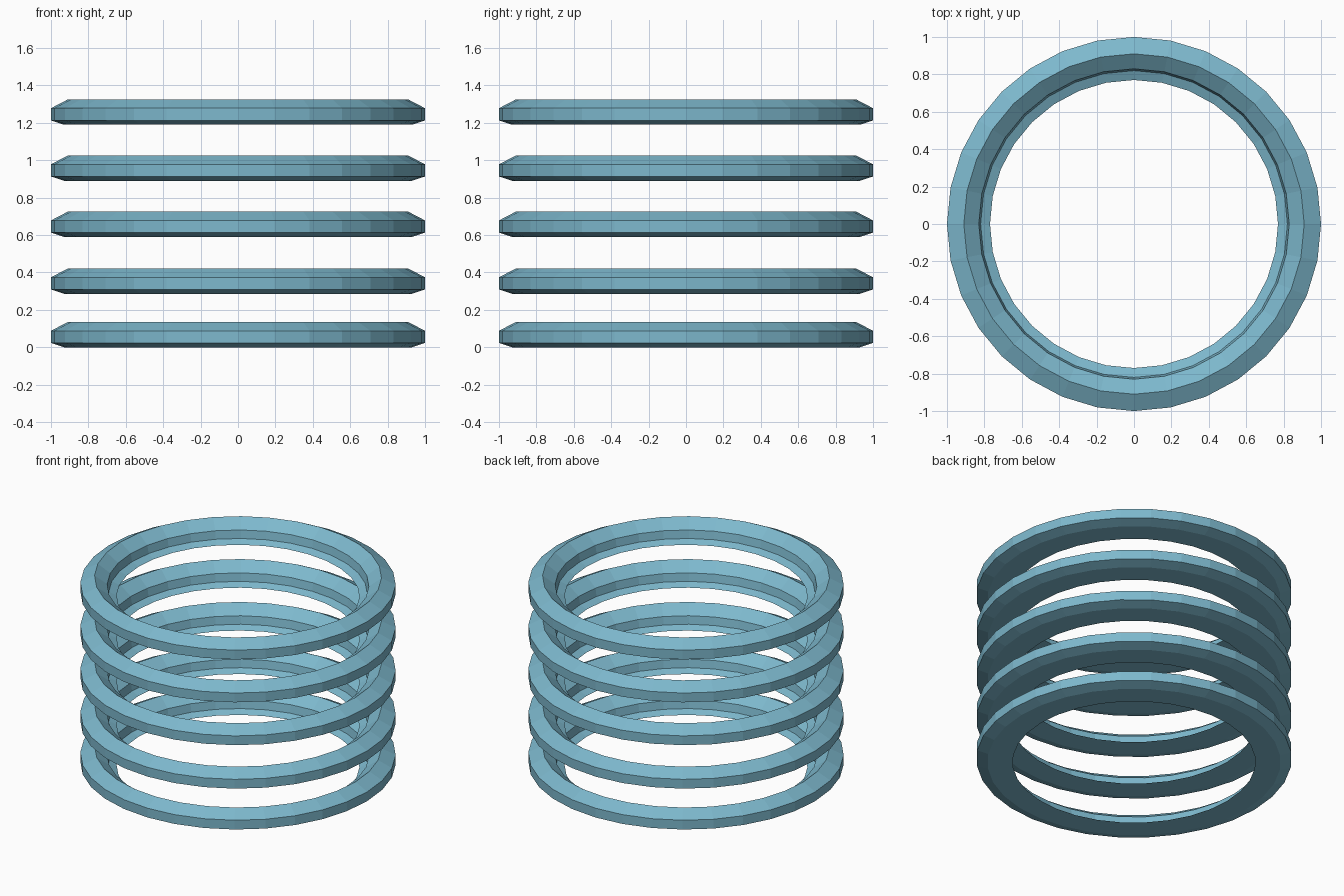
import bpy, bmesh, math

if "Cube" in bpy.data.objects:
    bpy.data.objects.remove(bpy.data.objects["Cube"])

SIDES = 32
# Ring cross-section as (radius, height), counter-clockwise
PROFILE = [(0.77, 0.0), (0.93, 0.0), (1.0, 0.023), (1.0, 0.088),
           (0.91, 0.135), (0.83, 0.076), (0.82, 0.021)]
HEIGHTS = [0.0, 0.286, 0.59, 0.89, 1.19]

blue = bpy.data.materials.new("light_blue")
blue.diffuse_color = (0.205, 0.48, 0.61, 1.0)
blue.use_nodes = True
blue.node_tree.nodes["Principled BSDF"].inputs["Base Color"].default_value = blue.diffuse_color


def make_ring_mesh():
    """Revolve the cross-section around the z axis."""
    bm = bmesh.new()
    loops = []
    for i in range(SIDES):
        a = 2 * math.pi * i / SIDES
        loops.append([bm.verts.new((r * math.cos(a), r * math.sin(a), z))
                      for r, z in PROFILE])
    n = len(PROFILE)
    for i in range(SIDES):
        a, b = loops[i], loops[(i + 1) % SIDES]
        for j in range(n):
            k = (j + 1) % n
            bm.faces.new((a[j], b[j], b[k], a[k]))
    bmesh.ops.recalc_face_normals(bm, faces=bm.faces)
    mesh = bpy.data.meshes.new("ring")
    bm.to_mesh(mesh)
    bm.free()
    mesh.materials.append(blue)
    return mesh


# Stack of five identical floating rings
ring_mesh = make_ring_mesh()
for number, z in enumerate(HEIGHTS, 1):
    ring = bpy.data.objects.new(f"ring_{number}", ring_mesh)
    ring.location.z = z
    bpy.context.collection.objects.link(ring)
